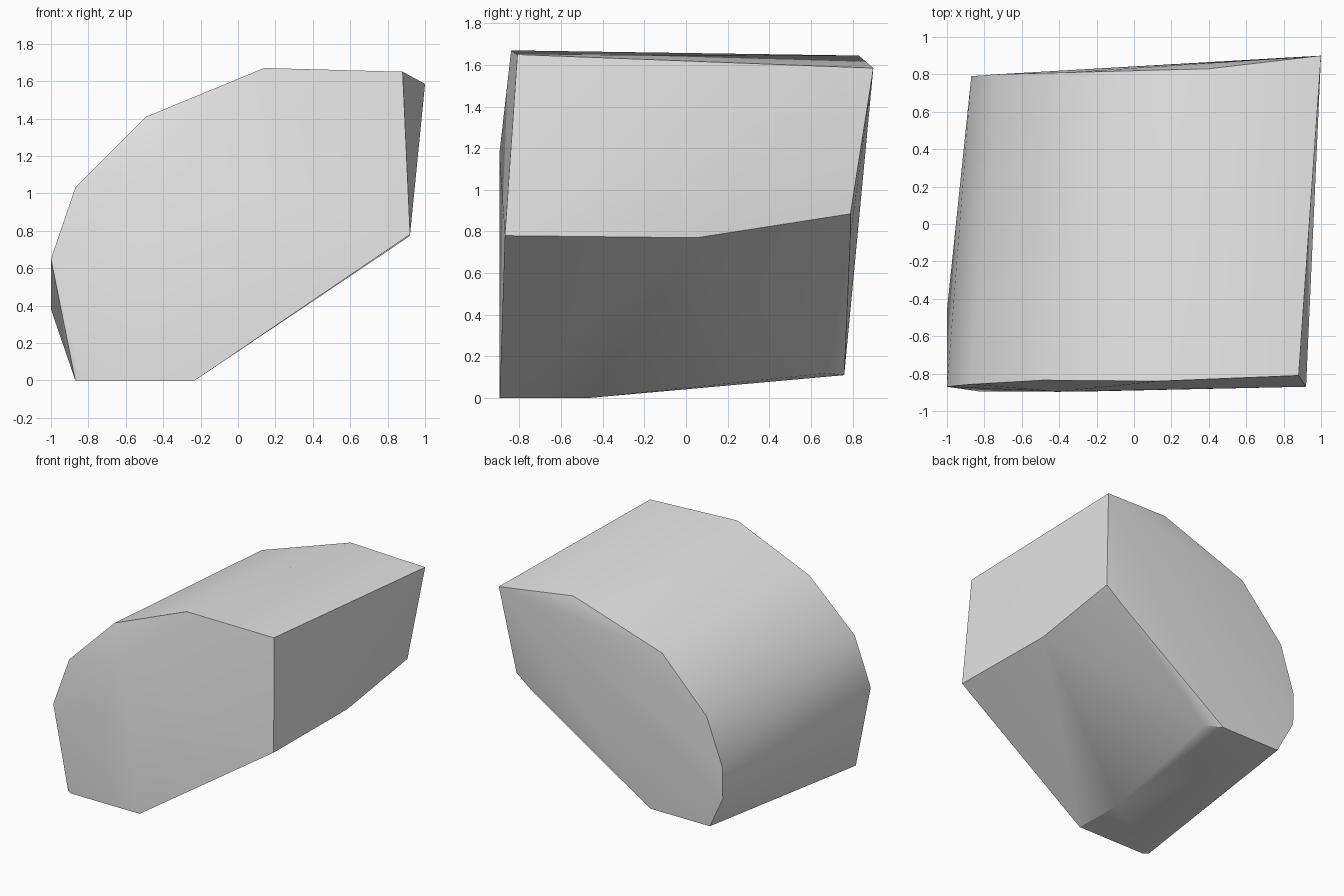
import bpy
import bmesh
import math

# Remove the default object only
default_cube = bpy.data.objects.get("Cube")
if default_cube:
    bpy.data.objects.remove(default_cube, do_unlink=True)


def make_material(name, color):
    material = bpy.data.materials.new(name)
    material.use_nodes = True
    material.diffuse_color = color
    material.node_tree.nodes["Principled BSDF"].inputs["Base Color"].default_value = color
    return material


def hull_object(name, sections, material):
    """Wrap a tight convex skin around the corner points of all sections."""
    bm = bmesh.new()
    for section in sections:
        for corner in section:
            bm.verts.new(corner)
    result = bmesh.ops.convex_hull(bm, input=bm.verts[:])
    # Drop any corner that ended up inside the skin
    loose = [v for v in bm.verts if not v.link_faces]
    bmesh.ops.delete(bm, geom=loose, context="VERTS")
    bmesh.ops.recalc_face_normals(bm, faces=bm.faces[:])

    mesh = bpy.data.meshes.new(name)
    bm.to_mesh(mesh)
    bm.free()
    mesh.materials.append(material)
    obj = bpy.data.objects.new(name, mesh)
    bpy.context.collection.objects.link(obj)
    return obj


# Front outline, clockwise from the lower left, plus its slight bulge
front_section = [
    (-.83, -.895, 0), (-1, -.87, .65), (-.87, -.857, 1.03),
    (-.49, -.835, 1.41), (.14, -.84, 1.67), (.88, -.81, 1.65),
    (.92, -.87, .78), (-.23, -.895, 0), (-.4, -.897, 1.17),
]

# Corners between the ends: left flank, underside and right edge
middle_section = [
    (-.87, -.87, 0), (-1, -.46, .38), (-.24, -.47, 0), (.917, .05, .77),
]

# Back outline, clockwise from the lower left
back_section = [
    (-.74, .76, .11), (-.87, .785, .37), (-.87, .79, .62),
    (-.74, .8, .99), (-.36, .81, 1.39), (.4, .83, 1.645),
    (1, .9, 1.585), (.923, .79, .885), (.79, .79, .78),
    (-.1, .68, .12), (-.22, .76, .11),
]

grey = make_material("plain grey", (.8, .8, .8, 1))
block = hull_object("faceted_block",
                    [front_section, middle_section, back_section], grey)

# Smooth the rounded flank while keeping the main edges crisp
bpy.ops.object.select_all(action="DESELECT")
block.select_set(True)
bpy.context.view_layer.objects.active = block
bpy.ops.object.shade_smooth_by_angle(angle=math.radians(30))
